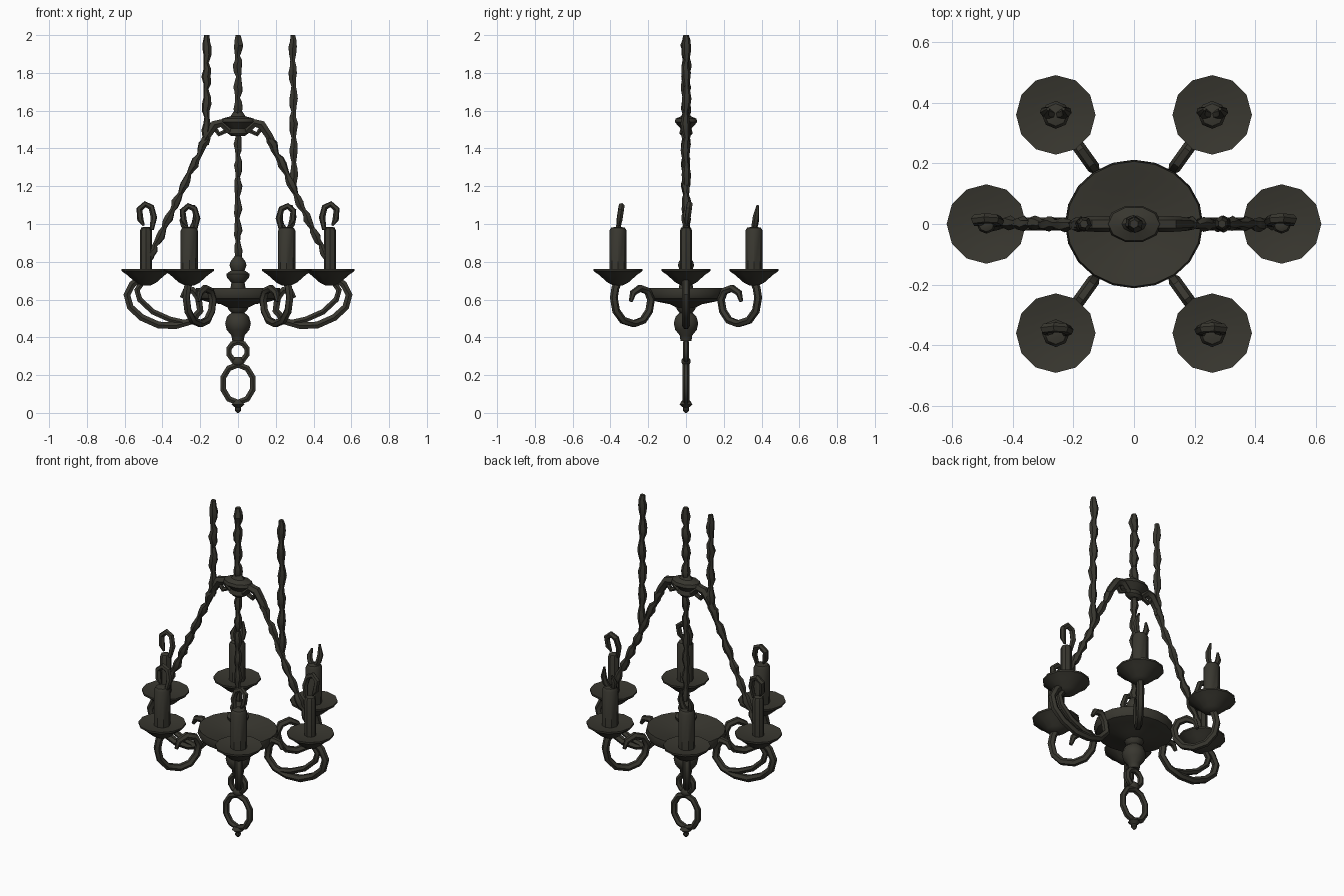
import bpy, bmesh, random
from math import cos, sin, pi, atan2, hypot
from mathutils import Vector

random.seed(4)
cube = bpy.data.objects.get("Cube")
if cube:
    bpy.data.objects.remove(cube, do_unlink=True)

iron = bpy.data.materials.new("dark iron")
iron.use_nodes = True
IRON = (0.04, 0.038, 0.029, 1)
iron.diffuse_color = IRON
iron.node_tree.nodes["Principled BSDF"].inputs["Base Color"].default_value = IRON


def add(name, mesh, angle=0.7):
    ob = bpy.data.objects.new(name, mesh)
    bpy.context.collection.objects.link(ob)
    mesh.materials.clear()
    mesh.materials.append(iron)
    bpy.ops.object.select_all(action='DESELECT')
    ob.select_set(True)
    bpy.context.view_layer.objects.active = ob
    bpy.ops.object.shade_smooth_by_angle(angle=angle)
    return ob


def lathe(name, profile, sides, at=(0, 0), stretch=(1, 1)):
    """Turned part from (radius, height) pairs, closed at both ends."""
    bm = bmesh.new()
    rings = []
    for r, z in profile:
        rings.append([bm.verts.new((at[0] + stretch[0] * r * cos(2 * pi * i / sides),
                                    at[1] + stretch[1] * r * sin(2 * pi * i / sides), z))
                      for i in range(sides)])
    for a, b in zip(rings, rings[1:]):
        for i in range(sides):
            j = (i + 1) % sides
            bm.faces.new((a[i], a[j], b[j], b[i]))
    bm.faces.new(rings[0][::-1])
    bm.faces.new(rings[-1])
    bmesh.ops.recalc_face_normals(bm, faces=bm.faces)
    mesh = bpy.data.meshes.new(name)
    bm.to_mesh(mesh)
    bm.free()
    return add(name, mesh)


def tube(name, points, radius, radii=None, closed=False):
    """Bent rod along a path, with optional thickness per point."""
    cu = bpy.data.curves.new(name + "_path", 'CURVE')
    cu.dimensions = '3D'
    cu.bevel_depth = radius
    cu.bevel_resolution = 1
    cu.use_fill_caps = True
    sp = cu.splines.new('POLY')
    sp.points.add(len(points) - 1)
    for i, p in enumerate(points):
        sp.points[i].co = (*p, 1)
        sp.points[i].radius = radii[i] if radii else 1
    sp.use_cyclic_u = closed
    tmp = bpy.data.objects.new(name + "_path", cu)
    bpy.context.collection.objects.link(tmp)
    mesh = bpy.data.meshes.new_from_object(
        tmp.evaluated_get(bpy.context.evaluated_depsgraph_get()))
    bpy.data.objects.remove(tmp)
    return add(name, mesh)


def chain(name, start, end, pitch=0.115, width=0.025):
    """Lumpy links: swelling and pinching along a straight line."""
    a, b = Vector(start), Vector(end)
    links = max(2, round((b - a).length / pitch))
    pts, radii = [], []
    for i in range(links * 4 + 1):
        wob = Vector([random.uniform(-.004, .004) for _ in range(3)])
        if i in (0, links * 4):
            wob = Vector()
        pts.append(a.lerp(b, i / (links * 4)) + wob)
        radii.append((0.55, 0.85, 1.0, 0.8)[i % 4])
    return tube(name, pts, width, radii)


# Central dish, baluster and lower ball
lathe("dish", [(.05, .555), (.09, .575), (.17, .59), (.215, .605), (.228, .63),
               (.222, .66), (.19, .655), (.1, .635), (.04, .63)], 20, stretch=(1, .93))
lathe("baluster", [(.035, .62), (.04, .66), (.035, .69), (.058, .715), (.062, .735),
                   (.035, .755), (.045, .78), (.04, .8), (.018, .83)], 10)
lathe("lower_ball", [(.03, .38), (.035, .41), (.06, .44), (.068, .475), (.058, .51),
                     (.035, .53), (.05, .545), (.06, .575)], 10)

# Hanging links and bottom finial
for name, z, w, h, r in (("small_link", .325, .05, .05, .017), ("large_ring", .155, .083, .1, .018)):
    tube(name, [(w * sin(2 * pi * i / 10), 0, z + h * cos(2 * pi * i / 10)) for i in range(10)],
         r, closed=True)
lathe("link_joint", [(.02, .25), (.034, .265), (.034, .28), (.02, .295)], 8, stretch=(1, .7))
lathe("finial", [(.006, 0), (.016, .012), (.015, .028), (.034, .045), (.022, .065)], 8)

# Candle arms with scroll, pan, candle and flame
ARM = [(.36, .59), (.345, .635), (.30, .66), (.25, .645), (.228, .60), (.24, .54), (.28, .49),
       (.34, .472), (.41, .49), (.455, .54), (.47, .61), (.46, .66), (.44, .70)]
SIDE_ARM = [(.30, .61), (.28, .645), (.24, .65), (.21, .61), (.20, .54), (.25, .485),
            (.33, .462), (.42, .465), (.51, .505), (.57, .56), (.588, .625), (.56, .68), (.51, .715)]
SIDE_STRAND = [(.27, .475), (.36, .495), (.45, .535), (.52, .60), (.535, .65), (.50, .70)]
HOOP = [(-.03, .97), (-.042, 1.03), (-.028, 1.08), (.005, 1.095), (.035, 1.07), (.03, 1.02), (.012, .99)]
PRONG = [(.0, .96), (.028, 1.0), (.036, 1.04), (.025, 1.1)]

for n, (x, y) in enumerate([(.487, 0), (.258, .36), (-.258, .36),
                            (-.487, 0), (-.258, -.36), (.258, -.36)]):
    ang = atan2(y, x)
    side = y == 0

    def radial(path):
        return [(r * cos(ang), r * sin(ang), z) for r, z in path]

    tube(f"arm_{n}", radial(SIDE_ARM if side else ARM), .021,
         [.5, .85] + [1] * 11)
    if side:
        tube(f"arm_strand_{n}", radial(SIDE_STRAND), .017)
    lathe(f"pan_{n}", [(.025, .675), (.055, .69), (.1, .73), (.131, .752), (.131, .762),
                       (.08, .752), (.03, .748)], 12, (x, y))
    cr = .032 if side else .046
    lathe(f"candle_{n}", [(cr, .74), (cr, .965), (cr * .8, .98), (.015, .985)], 8, (x, y))

    def flame(name, path, flip=1, top=1):
        pts = [(x + flip * px, y + .15 * (z - .97), .97 + (z - .97) * top) for px, z in path]
        tube(name, pts, .017, [.7] + [1] * (len(path) - 2) + [.35])

    if y > 0:
        flame(f"flame_{n}", PRONG)
        flame(f"flame_fork_{n}", PRONG, -1, .7)
    else:
        flame(f"flame_{n}", HOOP, 1 if x > 0 else -1, 1.08 if side else 1)

# Upper collar with shoulder hooks
lathe("collar", [(.035, 1.465), (.055, 1.48), (.045, 1.505), (.065, 1.52), (.092, 1.54),
                 (.085, 1.558), (.04, 1.57), (.02, 1.6)], 10, stretch=(1, .68))
for s, label in ((1, "left"), (-1, "right")):
    tube(f"shoulder_{label}", [(s * a, 0, b) for a, b in
         ((.04, 1.49), (.085, 1.535), (.125, 1.525), (.165, 1.465), (.19, 1.42))],
         .026, [.8, 1, 1, .9, .7])
    tube(f"shoulder_brace_{label}", [(s * .05, 0, 1.50), (s * .10, 0, 1.475), (s * .125, 0, 1.51)], .014)
    chain(f"slanted_chain_{label}", (s * .16, 0, 1.47), (s * .305, 0, 1.16), .11, .025)
    chain(f"lower_chain_{label}", (s * .305, 0, 1.16), (s * .48, 0, .80), .11, .025)

# Hanging chains
chain("center_chain_lower", (0, 0, .80), (0, 0, 1.48), .11, .023)
chain("center_chain_upper", (0, 0, 1.56), (0, 0, 2.0), .11, .027)
chain("right_hanging_chain", (-.168, 0, 1.42), (-.165, 0, 2.0), .145, .025)
chain("left_hanging_chain", (.295, 0, 1.19), (.29, 0, 2.0), .135, .025)
